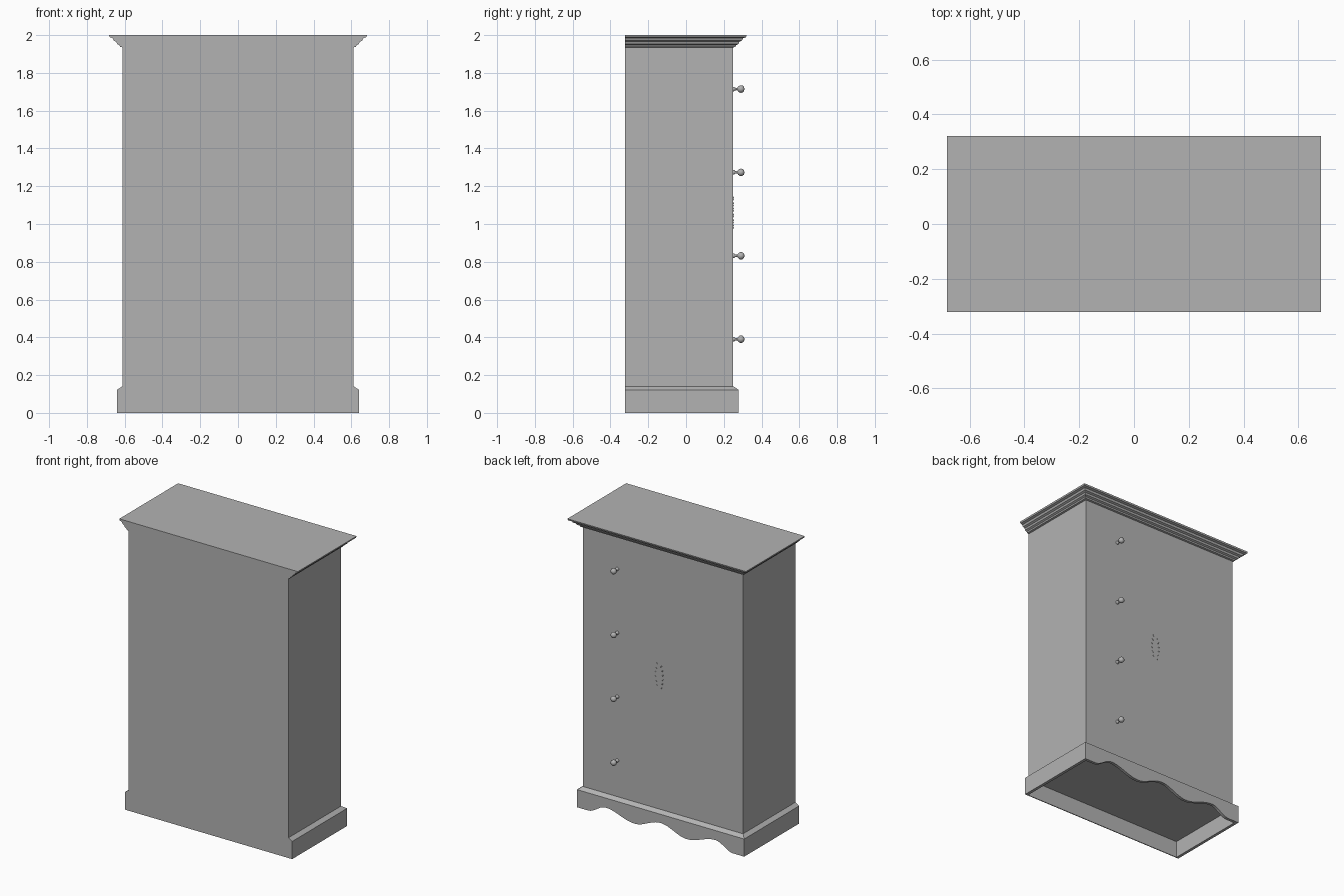
import bpy, bmesh, math
from mathutils import Matrix

if "Cube" in bpy.data.objects:
    bpy.data.objects.remove(bpy.data.objects["Cube"], do_unlink=True)

grey = bpy.data.materials.new("plain_grey")
grey.use_nodes = True
GREY = (0.45, 0.45, 0.45, 1)
grey.diffuse_color = GREY
grey.node_tree.nodes["Principled BSDF"].inputs["Base Color"].default_value = GREY

HALF_W, BACK, FACE = 0.612, -0.322, 0.25
BASE_OUT, WALL = 0.028, 0.02


def finish(name, bm, smooth=None):
    bmesh.ops.recalc_face_normals(bm, faces=bm.faces)
    mesh = bpy.data.meshes.new(name)
    bm.to_mesh(mesh)
    bm.free()
    mesh.materials.append(grey)
    obj = bpy.data.objects.new(name, mesh)
    bpy.context.collection.objects.link(obj)
    if smooth:
        bpy.ops.object.select_all(action="DESELECT")
        obj.select_set(True)
        bpy.context.view_layer.objects.active = obj
        bpy.ops.object.shade_smooth_by_angle(angle=math.radians(smooth))
    return obj


def box(name, x0, x1, y0, y1, z0, z1):
    bm = bmesh.new()
    bmesh.ops.create_cube(bm, size=1)
    for v in bm.verts:
        v.co = (x1 if v.co.x > 0 else x0, y1 if v.co.y > 0 else y0, z1 if v.co.z > 0 else z0)
    return finish(name, bm)


def moulding(name, profile):
    """Solid with a mitred profile on three sides and a flush flat back."""
    bm = bmesh.new()
    rings = []
    for out, z in profile:
        w, f = HALF_W + out, FACE + out
        rings.append([bm.verts.new((x, y, z)) for x, y in ((-w, BACK), (-w, f), (w, f), (w, BACK))])
    for a, b in zip(rings, rings[1:]):
        for i in range(4):
            j = (i + 1) % 4
            bm.faces.new((a[i], a[j], b[j], b[i]))
    bm.faces.new(rings[0])
    bm.faces.new(rings[-1])
    return finish(name, bm)


# Carcass, stepped cornice and chamfered top of the plinth
box("cabinet_body", -HALF_W, HALF_W, BACK, FACE, 0.125, 1.95)
moulding("cornice", [(0, 1.935), (0.012, 1.938), (0.016, 1.947), (0.028, 1.953), (0.033, 1.965),
                     (0.046, 1.971), (0.052, 1.984), (0.068, 1.989), (0.071, 2.0)])
moulding("plinth_cap", [(BASE_OUT, 0.115), (BASE_OUT, 0.122), (0.004, 0.139), (0, 0.14)])

# Hollow plinth: two sides and a thin back
w, f = HALF_W + BASE_OUT, FACE + BASE_OUT
for side, x0, x1 in (("left", w - WALL, w), ("right", -w, WALL - w)):
    box("plinth_side_" + side, x0, x1, BACK, f - WALL, 0, 0.115)
box("plinth_back", WALL - w, w - WALL, BACK, BACK + 0.006, 0, 0.115)

# Scalloped apron: cosine curves between feet, arches and drops
KEYS = [(0, 0.062), (0.2, 0.004), (0.42, 0.056), (0.555, 0), (w, 0)]


def scallop(x):
    x = min(abs(x), w)
    for (xa, za), (xb, zb) in zip(KEYS, KEYS[1:]):
        if x <= xb:
            t = (1 - math.cos(math.pi * (x - xa) / (xb - xa))) / 2
            return za + (zb - za) * t
    return 0


bm = bmesh.new()
STEPS = 72
columns = []
for i in range(STEPS + 1):
    x = -w + 2 * w * i / STEPS
    columns.append([bm.verts.new((x, y, z)) for y, z in
                    ((f, scallop(x)), (f, 0.115), (f - WALL, 0.115), (f - WALL, scallop(x)))])
for a, b in zip(columns, columns[1:]):
    for i in range(4):
        j = (i + 1) % 4
        bm.faces.new((a[i], a[j], b[j], b[i]))
bm.faces.new(columns[0])
bm.faces.new(columns[-1])
finish("scalloped_apron", bm, 30)

# Turned knobs in one column
KNOB = [(0.012, 0), (0.012, 0.005), (0.007, 0.010), (0.006, 0.021), (0.012, 0.026), (0.018, 0.033),
        (0.020, 0.041), (0.018, 0.050), (0.011, 0.057), (0, 0.060)]
for n in range(4):
    bm = bmesh.new()
    verts = [bm.verts.new((r, FACE + y, 0)) for r, y in KNOB]
    edges = [bm.edges.new(pair) for pair in zip(verts, verts[1:])]
    bmesh.ops.spin(bm, geom=verts + edges, cent=(0, FACE, 0), axis=(0, 1, 0), angle=math.tau, steps=20)
    bmesh.ops.remove_doubles(bm, verts=bm.verts, dist=0.0001)
    bmesh.ops.translate(bm, verts=bm.verts, vec=(0.35, 0, 0.39 + 0.4415 * n))
    finish("knob_%d" % (n + 1), bm, 50)

# Shallow carved spray of small leaves
bm = bmesh.new()
for i in range(6):
    z = 0.985 + 0.03 * i
    spread = 0.012 + 0.016 * math.sin(math.pi * (i + 0.5) / 6)
    for s in (-1, 1):
        place = (Matrix.Translation((0.03 + s * spread, FACE, z + 0.006 * s))
                 @ Matrix.Rotation(s * 0.7, 4, "Y") @ Matrix.Diagonal((0.003, 0.003, 0.007, 1)))
        bmesh.ops.create_uvsphere(bm, u_segments=10, v_segments=6, radius=1, matrix=place)
finish("carved_leaf_spray", bm, 60)
